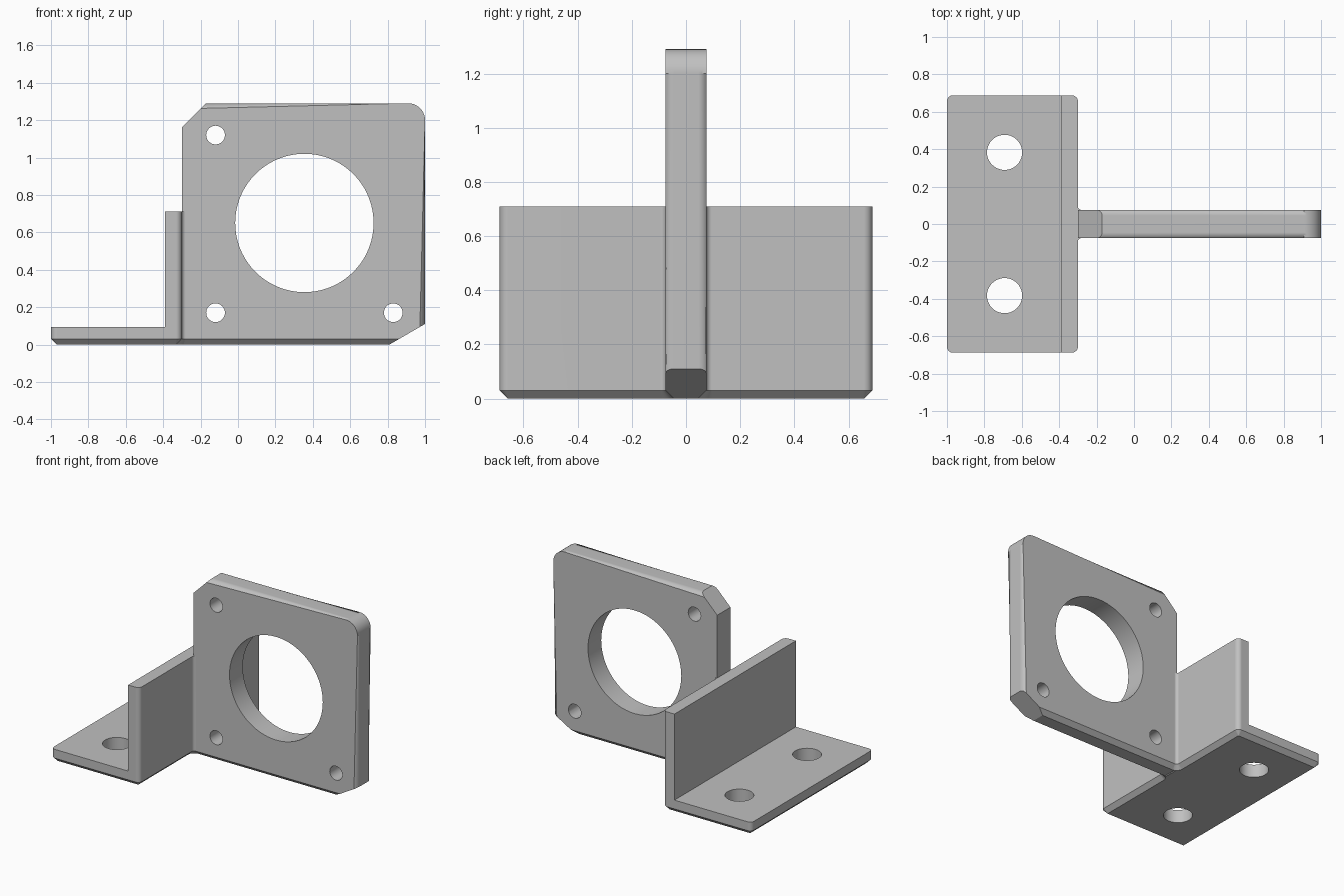
import bpy, bmesh, math
from mathutils import Vector

if "Cube" in bpy.data.objects:
    bpy.data.objects.remove(bpy.data.objects["Cube"])

grey = bpy.data.materials.new("bracket grey")
grey.diffuse_color = (0.53, 0.53, 0.53, 1)
grey.use_nodes = True
grey.node_tree.nodes["Principled BSDF"].inputs["Base Color"].default_value = grey.diffuse_color

CH = 0.03      # bottom chamfer
T = 0.075      # half thickness of the upright plate


def make(name, bm):
    bmesh.ops.recalc_face_normals(bm, faces=bm.faces)
    me = bpy.data.meshes.new(name)
    bm.to_mesh(me)
    bm.free()
    me.materials.append(grey)
    ob = bpy.data.objects.new(name, me)
    bpy.context.collection.objects.link(ob)
    return ob


def arc(cx, cy, r, a0, a1, n=8):
    angles = [math.radians(a0 + (a1 - a0) * i / n) for i in range(n + 1)]
    return [Vector((cx + r * math.cos(a), cy + r * math.sin(a))) for a in angles]


def inset(pts, d):
    """Offset a counter-clockwise outline inward with mitred corners."""
    out = []
    for i, p in enumerate(pts):
        e0 = (p - pts[i - 1]).normalized()
        e1 = (pts[(i + 1) % len(pts)] - p).normalized()
        n0, n1 = Vector((-e0.y, e0.x)), Vector((-e1.y, e1.x))
        out.append(p + (n0 + n1) * d / (1 + n0.dot(n1)))
    return out


def stack(bm, rings):
    """Skin a list of 3D rings and cap both ends."""
    rows = [[bm.verts.new(p) for p in ring] for ring in rings]
    n = len(rows[0])
    for a, b in zip(rows, rows[1:]):
        for i in range(n):
            bm.faces.new((a[i], a[(i + 1) % n], b[(i + 1) % n], b[i]))
    bm.faces.new(rows[0][::-1])
    bm.faces.new(rows[-1])


def boolean(ob, other, op):
    mod = ob.modifiers.new(op, 'BOOLEAN')
    mod.operation, mod.solver, mod.object = op, 'EXACT', other
    bpy.context.view_layer.objects.active = ob
    bpy.ops.object.modifier_apply(modifier=mod.name)
    bpy.data.objects.remove(other)


def box(name, lo, hi):
    bm = bmesh.new()
    stack(bm, [[(x, y, z) for x, y in ((lo[0], lo[1]), (hi[0], lo[1]), (hi[0], hi[1]), (lo[0], hi[1]))]
               for z in (lo[2], hi[2])])
    return make(name, bm)


def drill(ob, centre, r, axis, n):
    ring = arc(0, 0, r, 0, 360 - 360 / n, n - 1)
    bm = bmesh.new()
    stack(bm, [[Vector(centre) + (Vector((p.x, s, p.y)) if axis == 'y' else Vector((p.x, p.y, s)))
                for p in ring] for s in (-0.3, 0.3)])
    boolean(ob, make("drill", bm), 'DIFFERENCE')


# Angle bracket: rounded footprint with fillets where the plate joins
R, F = 0.032, 0.02
X0, X1, Y = -1.0, -0.30, 0.688
foot = (arc(X0 + R, -Y + R, R, 180, 270) + arc(X1 - R, -Y + R, R, 270, 360)
        + arc(X1 + F, -T - F, F, 180, 90) + arc(X1 + F, T + F, F, 270, 180)
        + arc(X1 - R, Y - R, R, 0, 90) + arc(X0 + R, Y - R, R, 90, 180))
bm = bmesh.new()
stack(bm, [[(p.x, p.y, z) for p in ring] for ring, z in
           ((inset(foot, CH), 0), (foot, CH), (foot, 0.71))])
bracket = make("motor_mount_bracket", bm)
boolean(bracket, box("step_cutter", (-1.2, -1, 0.093), (-0.39, 1, 1)), 'DIFFERENCE')

# Upright plate: rounded top corner, soft top and outer edges
side = [Vector((X1, 0)), Vector((1, 0))] + arc(0.91, 1.20, 0.09, 0, 90, 10) + [Vector((X1, 1.29))]
bm = bmesh.new()
stack(bm, [[(p.x, y, p.y) for p in side] for y in (-T, T)])
rim = [e for e in bm.edges
       if abs(e.verts[0].co.y - e.verts[1].co.y) < 1e-5
       and not all(v.co.z < 1e-5 for v in e.verts)
       and not all(v.co.x < X1 + 1e-5 for v in e.verts)]
bmesh.ops.bevel(bm, geom=rim, offset=0.03, segments=5, profile=0.5, affect='EDGES')
# Trim: top inner corner, bottom outer corner, bottom chamfers
for co, no in (((X1, 0, 1.16), (-1, 0, 1)), ((0.81, 0, 0), (0.11, 0, -0.19)),
               ((0, T, CH), (0, 1, -1)), ((0, -T, CH), (0, -1, -1))):
    cut = bmesh.ops.bisect_plane(bm, geom=bm.verts[:] + bm.edges[:] + bm.faces[:], dist=1e-6,
                                 plane_co=co, plane_no=no, clear_outer=True)
    bmesh.ops.holes_fill(bm, edges=[e for e in bm.edges if e.is_boundary], sides=0)
plate = make("upright_plate", bm)
boolean(bracket, plate, 'UNION')

# Holes: motor opening, plate screws, base screws
drill(bracket, (0.355, 0, 0.65), 0.37, 'y', 72)
for x, z in ((-0.12, 1.12), (-0.12, 0.17), (0.83, 0.17)):
    drill(bracket, (x, 0, z), 0.05, 'y', 32)
for y in (-0.383, 0.383):
    drill(bracket, (-0.692, y, 0), 0.094, 'z', 40)

# Smooth fillets while keeping flat faces flat
bpy.ops.object.select_all(action='DESELECT')
bracket.select_set(True)
bpy.context.view_layer.objects.active = bracket
bpy.ops.object.shade_smooth_by_angle(angle=math.radians(25))
wn = bracket.modifiers.new("flat normals", 'WEIGHTED_NORMAL')
wn.keep_sharp = True
